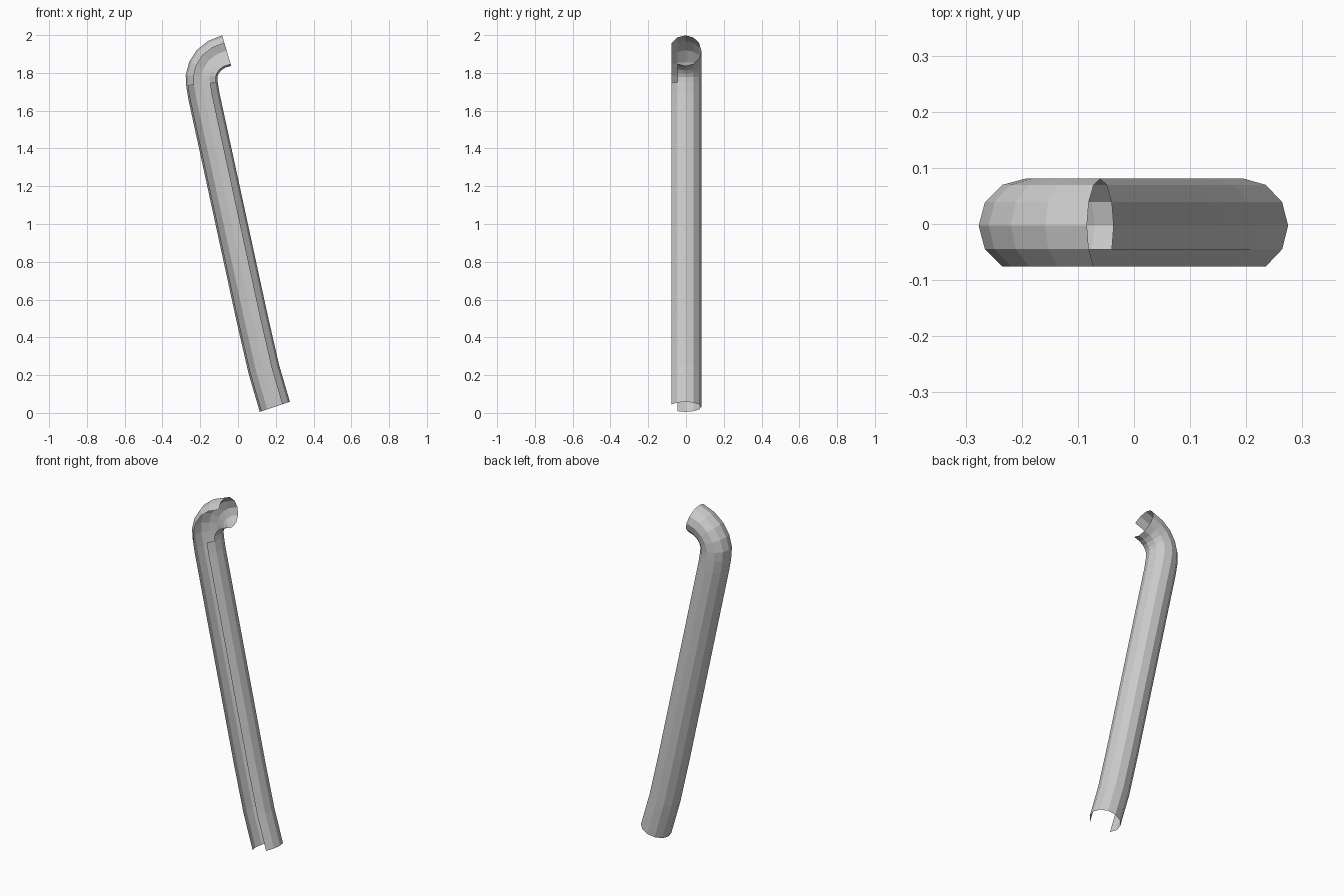
import bpy
from math import sin, cos, radians

if "Cube" in bpy.data.objects:
    bpy.data.objects.remove(bpy.data.objects["Cube"])

R, CY, SIDES = 0.084, -0.003, 12

# Path stations: centre x, centre z, lean of the tangent from vertical (degrees, + leans to +x)
PATH = [(0.195, 0.032, -18.4), (0.137, 0.23, -14.5), (0.075, 0.50, -12.7),
        (-0.180, 1.675, -12), (-0.191, 1.742, -7), (-0.193, 1.783, 3),
        (-0.181, 1.826, 22), (-0.155, 1.866, 40), (-0.114, 1.898, 58),
        (-0.060, 1.918, 73.5)]
BEND = 4  # station where the bend starts


def ring(x, z, lean):
    """Twelve points around the pipe; point 0 is on the outside of the bend."""
    a = radians(lean)
    pts = []
    for k in range(SIDES):
        t = radians(360 / SIDES * k)
        u = -R * cos(t)
        pts.append((x + u * cos(a), CY + R * sin(t), z - u * sin(a)))
    return pts


# Open pipe: a quarter of the wall is left out, shifted by one face in the bend
verts = [p for s in PATH for p in ring(*s)]
faces = []
for i in range(len(PATH) - 1):
    gap = (7, 8, 9) if i >= BEND else (8, 9, 10)
    for k in range(SIDES):
        if k not in gap:
            a, b = i * SIDES + k, i * SIDES + (k + 1) % SIDES
            faces.append((a, a + SIDES, b + SIDES, b))

mesh = bpy.data.meshes.new("open_pipe")
used = sorted({v for f in faces for v in f})
index = {v: n for n, v in enumerate(used)}
mesh.from_pydata([verts[v] for v in used], [], [[index[v] for v in f] for f in faces])
mesh.update()
pipe = bpy.data.objects.new("open_pipe", mesh)
bpy.context.collection.objects.link(pipe)
